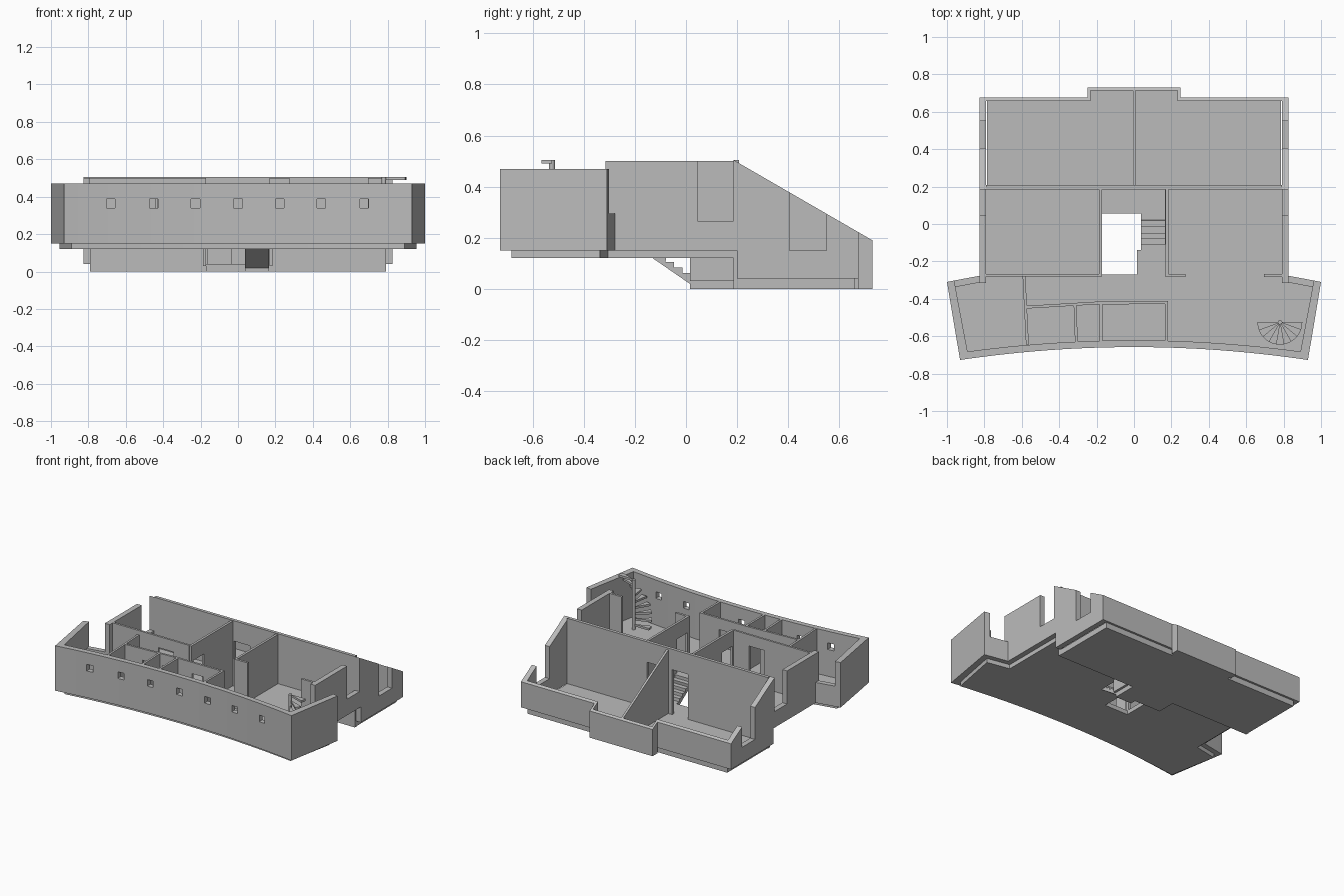
import bpy, bmesh, math
from mathutils import Vector

if "Cube" in bpy.data.objects:
    bpy.data.objects.remove(bpy.data.objects["Cube"])

plaster = bpy.data.materials.new("grey_plaster")
plaster.diffuse_color = (0.5, 0.5, 0.5, 1)
plaster.use_nodes = True
plaster.node_tree.nodes["Principled BSDF"].inputs["Base Color"].default_value = plaster.diffuse_color


def prism(name, pts, lo, hi, axis="z"):
    """Extrude a flat outline: (x, y) along z, (y, z) along x."""
    bm = bmesh.new()
    def place(p, t):
        return (p[0], p[1], t) if axis == "z" else (t, p[0], p[1])
    face = bm.faces.new([bm.verts.new(place(p, lo)) for p in pts])
    new = bmesh.ops.extrude_face_region(bm, geom=[face])["geom"]
    step = Vector(place((0, 0), hi - lo))
    bmesh.ops.translate(bm, vec=step, verts=[g for g in new if isinstance(g, bmesh.types.BMVert)])
    bmesh.ops.recalc_face_normals(bm, faces=bm.faces)
    me = bpy.data.meshes.new(name)
    bm.to_mesh(me)
    bm.free()
    me.materials.append(plaster)
    ob = bpy.data.objects.new(name, me)
    bpy.context.collection.objects.link(ob)
    return ob


def box(name, x0, x1, y0, y1, z0, z1):
    return prism(name, [(x0, y0), (x1, y0), (x1, y1), (x0, y1)], z0, z1)


def wall(name, a, b, z0, z1, t=0.015):
    """Straight wall between two plan points."""
    a, b = Vector(a), Vector(b)
    d = (b - a).normalized()
    n = Vector((-d.y, d.x)) * t / 2
    return prism(name, [a - n, b - n, b + n, a + n], z0, z1)


def cut(ob, holes):
    """Cut box-shaped openings (x0, x1, y0, y1, z0, z1) through a part."""
    cutters = [box("cutter", *h) for h in holes]
    for c in cutters:
        m = ob.modifiers.new("opening", "BOOLEAN")
        m.operation, m.solver, m.object = "DIFFERENCE", "EXACT", c
    dg = bpy.context.evaluated_depsgraph_get()
    me = bpy.data.meshes.new_from_object(ob.evaluated_get(dg))
    ob.modifiers.clear()
    ob.data = me
    for c in cutters:
        bpy.data.objects.remove(c)


def slope(y):
    return 0.505 - 0.578 * (y - 0.185)


def arc(half, y_mid, drop, n=24):
    return [(half * (2 * i / n - 1), y_mid - drop * (2 * i / n - 1) ** 2) for i in range(n + 1)]


FLOOR, LOW = 0.15, 0.04

# curved front wing: outer wall with small square windows
outer = [(-0.96, -0.302), (-1, -0.31)] + arc(0.93, -0.658, 0.069) + [(1, -0.31), (0.96, -0.302)]
inner = [(-0.955, -0.337)] + arc(0.89, -0.622, 0.06) + [(0.955, -0.337)]
wing = prism("wing_wall", outer + inner[::-1], FLOOR, 0.47)
cut(wing, [(x - 0.023, x + 0.023, -0.8, -0.58, 0.34, 0.387)
           for x in (-0.68, -0.45, -0.227, 0, 0.224, 0.445, 0.675)])
prism("wing_floor", inner + [(0.79, -0.305), (0.79, -0.27), (-0.79, -0.27), (-0.79, -0.305)], 0.12, FLOOR)

# side walls with open-topped window slots, and low wing returns
side = [(-0.315, FLOOR), (0.2, FLOOR), (0.2, LOW), (0.675, LOW), (0.675, slope(0.675)),
        (0.55, slope(0.55)), (0.55, 0.15), (0.405, 0.15), (0.405, slope(0.405)),
        (0.185, 0.505), (0.185, 0.265), (0.045, 0.265), (0.045, 0.5), (-0.315, 0.5)]
for s, tag in ((-1, "left"), (1, "right")):
    prism("side_wall_" + tag, side, *sorted((s * 0.79, s * 0.827)), axis="x")
    prism("wing_return_" + tag, [(s * 0.96, -0.302), (s * 0.827, -0.277), (s * 0.827, -0.313),
                                 (s * 0.955, -0.337)], FLOOR, 0.295)

# back rooms: sloped-top walls and the projecting bay
def sloped(name, x0, x1, y0, y1, z0):
    return prism(name, [(y0, z0), (y1, z0), (y1, slope(y1)), (y0, slope(y0))], x0, x1, axis="x")

for s, tag in ((-1, "left"), (1, "right")):
    sloped("back_wall_" + tag, *sorted((s * 0.232, s * 0.79)), 0.657, 0.675, LOW)
    sloped("bay_side_" + tag, *sorted((s * 0.232, s * 0.248)), 0.675, 0.713, 0)
sloped("bay_wall", -0.248, 0.248, 0.713, 0.73, 0)
sloped("back_partition", -0.006, 0.009, 0.208, 0.713, LOW)
prism("back_floor", [(-0.787, 0.2), (0.787, 0.2), (0.787, 0.66), (0.235, 0.66), (0.235, 0.713),
                     (-0.235, 0.713), (-0.235, 0.66), (-0.787, 0.66)], 0, LOW)

# tall dividing wall with two doors to the back rooms
divider = box("dividing_wall", -0.79, 0.79, 0.185, 0.208, 0, 0.505)
cut(divider, [(a, a + 0.125, 0.15, 0.25, LOW, 0.36) for a in (-0.162, 0.037)])

# middle floor around the stairwell
box("middle_floor_left", -0.79, -0.17, -0.27, 0.185, 0.12, FLOOR)
box("middle_floor_right", 0.165, 0.79, -0.27, 0.185, 0.12, FLOOR)
prism("hall_floor", [(0.015, -0.27), (0.165, -0.27), (0.165, -0.11), (0.037, -0.11),
                     (0.037, -0.14), (0.015, -0.14)], 0.12, FLOOR)

# stair flight and lower landing
flight = [(-0.13, 0.12), (-0.11, FLOOR)]
for i, y in enumerate((-0.11, -0.08, -0.047, -0.013)):
    z = FLOOR - 0.022 * (i + 1)
    flight += [(y, z), (y + 0.033, z)]
flight += [(0.022, LOW), (0.022, 0.02), (0.015, 0.02)]
prism("stair_flight", flight, 0.037, 0.165, axis="x")
prism("stair_landing", [(-0.17, 0.055), (0.037, 0.055), (0.037, 0.015), (0.165, 0.015),
                        (0.165, 0.19), (-0.17, 0.19)], 0, LOW)

# hall side walls with doors, plus skirts down to the landing
for x0, tag in ((-0.187, "left"), (0.168, "right")):
    hall = box("hall_wall_" + tag, x0, x0 + 0.017, -0.28, 0.187, FLOOR, 0.5)
    cut(hall, [(x0 - 0.05, x0 + 0.05, -0.258, -0.14, FLOOR, 0.39)])
    box("landing_skirt_" + tag, x0, x0 + 0.017, 0.015, 0.187, LOW - 0.01, FLOOR)

# walls between the middle rooms and the wing
left_front = box("room_front_wall_left", -0.79, -0.187, -0.281, -0.266, FLOOR, 0.5)
cut(left_front, [(-0.43, -0.31, -0.32, -0.22, FLOOR, 0.42)])
box("room_front_stub_inner", 0.168, 0.275, -0.284, -0.268, FLOOR, 0.5)
box("room_front_stub_outer", 0.695, 0.79, -0.284, -0.268, FLOOR, 0.5)

# wing partitions
end = wall("wing_partition_end", (-0.588, -0.28), (-0.57, -0.645), FLOOR, 0.47)
cut(end, [(-0.65, -0.52, -0.41, -0.31, FLOOR, 0.39)])
corridor = prism("corridor_wall", [(-0.572, -0.452), (-0.2, -0.43), (0.168, -0.428), (0.168, -0.413),
                                   (-0.2, -0.415), (-0.572, -0.437)], FLOOR, 0.47)
cut(corridor, [(a, a + 0.09, -0.5, -0.38, FLOOR, 0.39) for a in (-0.44, -0.29, -0.06)])
wall("wing_partition_a", (-0.315, -0.435), (-0.308, -0.632), FLOOR, 0.47)
wall("wing_partition_b", (-0.177, -0.428), (-0.177, -0.626), FLOOR, 0.47)
wall("wing_partition_c", (0.174, -0.413), (0.174, -0.626), FLOOR, 0.47)

# spiral stair: pole and fan of wedge treads
CX, CY, STEPS = 0.78, -0.525, 9
def ring(r, a0, a1, n):
    return [(CX + r * math.cos(a0 + (a1 - a0) * i / n), CY + r * math.sin(a0 + (a1 - a0) * i / n))
            for i in range(n + 1)]

prism("spiral_pole", ring(0.012, 0, 2 * math.pi, 12)[:-1], FLOOR, 0.505)
for i in range(STEPS):
    a = math.pi + i * math.pi / STEPS
    z = 0.187 + i * (0.505 - 0.187) / (STEPS - 1)
    prism("spiral_tread_%d" % (i + 1), [(CX, CY)] + ring(0.12, a, a + math.pi / STEPS, 2), z - 0.015, z)
